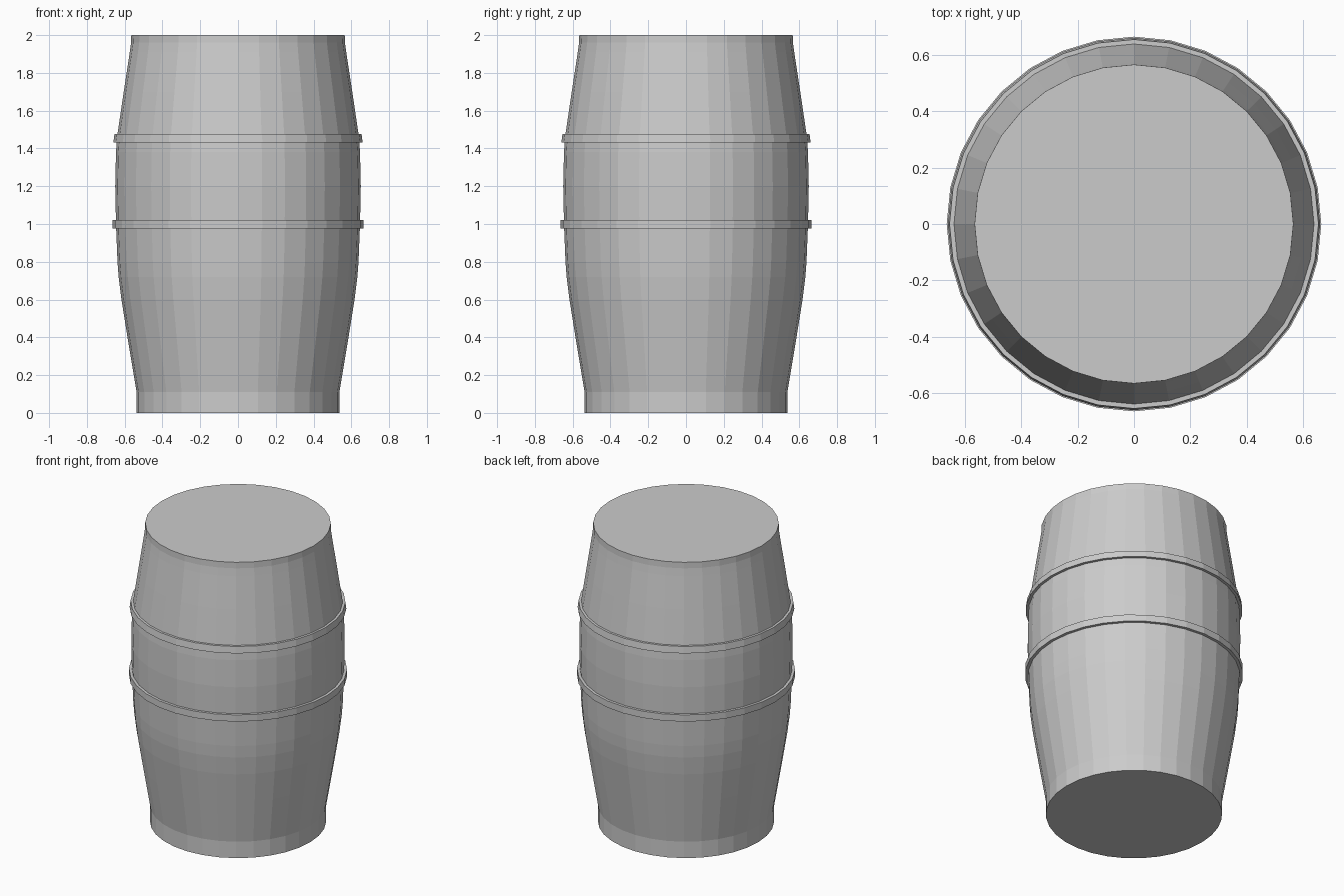
import bpy, bmesh
from math import sin, cos, tau

if "Cube" in bpy.data.objects:
    bpy.data.objects.remove(bpy.data.objects["Cube"])

SIDES = 32


def lathe(name, profile, closed=False):
    """Revolve (radius, z) points around z; open profiles get end caps."""
    bm = bmesh.new()
    rings = [[bm.verts.new((r * cos(tau * i / SIDES), r * sin(tau * i / SIDES), z))
              for i in range(SIDES)] for r, z in profile]
    pairs = list(zip(rings, rings[1:]))
    if closed:
        pairs.append((rings[-1], rings[0]))
    else:
        bm.faces.new(rings[0][::-1])
        bm.faces.new(rings[-1])
    for a, b in pairs:
        for i in range(SIDES):
            j = (i + 1) % SIDES
            bm.faces.new((a[i], a[j], b[j], b[i]))
    bmesh.ops.recalc_face_normals(bm, faces=bm.faces[:])
    mesh = bpy.data.meshes.new(name)
    bm.to_mesh(mesh)
    bm.free()
    obj = bpy.data.objects.new(name, mesh)
    bpy.context.collection.objects.link(obj)
    return obj


# Bulging barrel body with a straight foot and flat lids
lathe("barrel_body", [
    (0.537, 0.0), (0.537, 0.11), (0.585, 0.40), (0.617, 0.60),
    (0.632, 0.72), (0.638, 0.80), (0.646, 1.0), (0.65, 1.2),
    (0.646, 1.38), (0.639, 1.47), (0.605, 1.70), (0.573, 1.91),
    (0.566, 1.96), (0.565, 2.0)])

# Two thin hoops around the body
for name, z0, z1, r0, r1 in (("lower_hoop", 0.976, 1.021, 0.664, 0.664),
                             ("upper_hoop", 1.432, 1.476, 0.66, 0.654)):
    lathe(name, [(0.63, z0), (r0, z0), (r1, z1), (0.63, z1)], closed=True)
